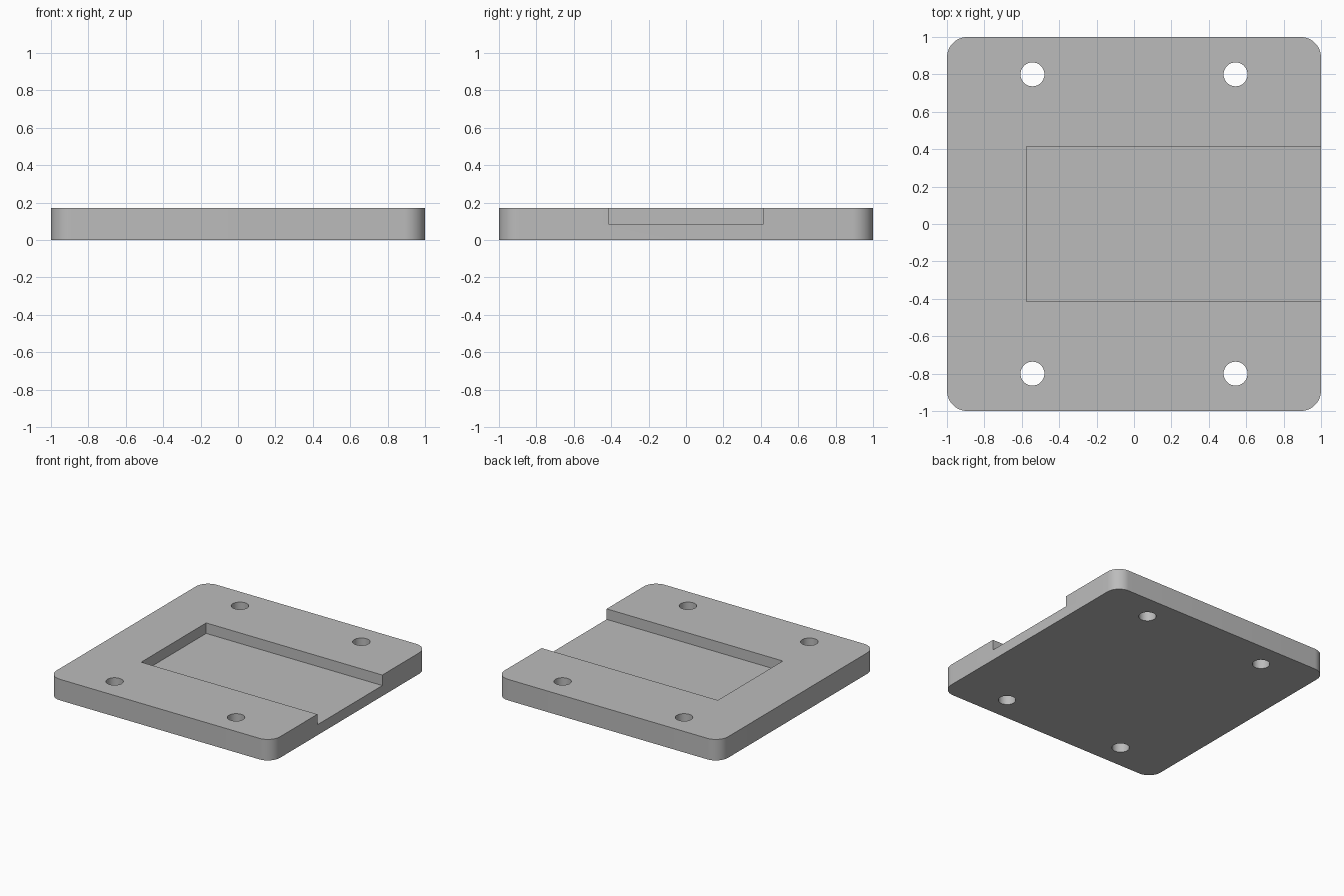
import bpy
import bmesh
from math import cos, sin, pi, radians

cube = bpy.data.objects.get("Cube")
if cube:
    bpy.data.objects.remove(cube, do_unlink=True)

THICK = 0.17
FLOOR = 0.085
CORNER = 0.11
HOLE_X, HOLE_Y, HOLE_R = 0.543, 0.8, 0.064

grey = bpy.data.materials.new("plain grey")
grey.use_nodes = True
colour = (0.5, 0.5, 0.5, 1)
grey.diffuse_color = colour
grey.node_tree.nodes["Principled BSDF"].inputs["Base Color"].default_value = colour


def prism(name, outline, z0, z1):
    """Extrude a closed outline from z0 to z1."""
    bm = bmesh.new()
    base = bm.faces.new([bm.verts.new((x, y, z0)) for x, y in outline])
    top = bmesh.ops.extrude_face_region(bm, geom=[base])["geom"]
    bmesh.ops.translate(bm, vec=(0, 0, z1 - z0),
                        verts=[v for v in top if isinstance(v, bmesh.types.BMVert)])
    bmesh.ops.recalc_face_normals(bm, faces=bm.faces)
    mesh = bpy.data.meshes.new(name)
    bm.to_mesh(mesh)
    bm.free()
    mesh.materials.append(grey)
    obj = bpy.data.objects.new(name, mesh)
    bpy.context.collection.objects.link(obj)
    return obj


def arc(cx, cy, r, start, sweep, steps):
    return [(cx + r * cos(start + sweep * i / steps),
             cy + r * sin(start + sweep * i / steps)) for i in range(steps + 1)]


def cut(target, cutter):
    """Subtract the cutter from the target, then discard it."""
    cutter.hide_render = True
    mod = target.modifiers.new("cut", 'BOOLEAN')
    mod.operation = 'DIFFERENCE'
    mod.solver = 'EXACT'
    mod.object = cutter
    bpy.ops.object.modifier_apply(modifier=mod.name)
    bpy.data.objects.remove(cutter, do_unlink=True)


# Rounded square plate
inner = 1 - CORNER
outline = []
for i, (sx, sy) in enumerate([(1, 1), (-1, 1), (-1, -1), (1, -1)]):
    outline += arc(sx * inner, sy * inner, CORNER, i * pi / 2, pi / 2, 12)
plate = prism("mounting_plate", outline, 0, THICK)
bpy.ops.object.select_all(action='DESELECT')
plate.select_set(True)
bpy.context.view_layer.objects.active = plate

# Shallow pocket, open on the left side
pocket = [(-0.575, -0.415), (1.2, -0.415), (1.2, 0.415), (-0.575, 0.415)]
cut(plate, prism("pocket_cutter", pocket, FLOOR, THICK + 0.1))

# Four through holes
for sx in (-1, 1):
    for sy in (-1, 1):
        circle = arc(sx * HOLE_X, sy * HOLE_Y, HOLE_R, 0, 2 * pi, 40)[:-1]
        cut(plate, prism("hole_cutter", circle, -0.1, THICK + 0.1))

bpy.ops.object.shade_smooth_by_angle(angle=radians(30))
